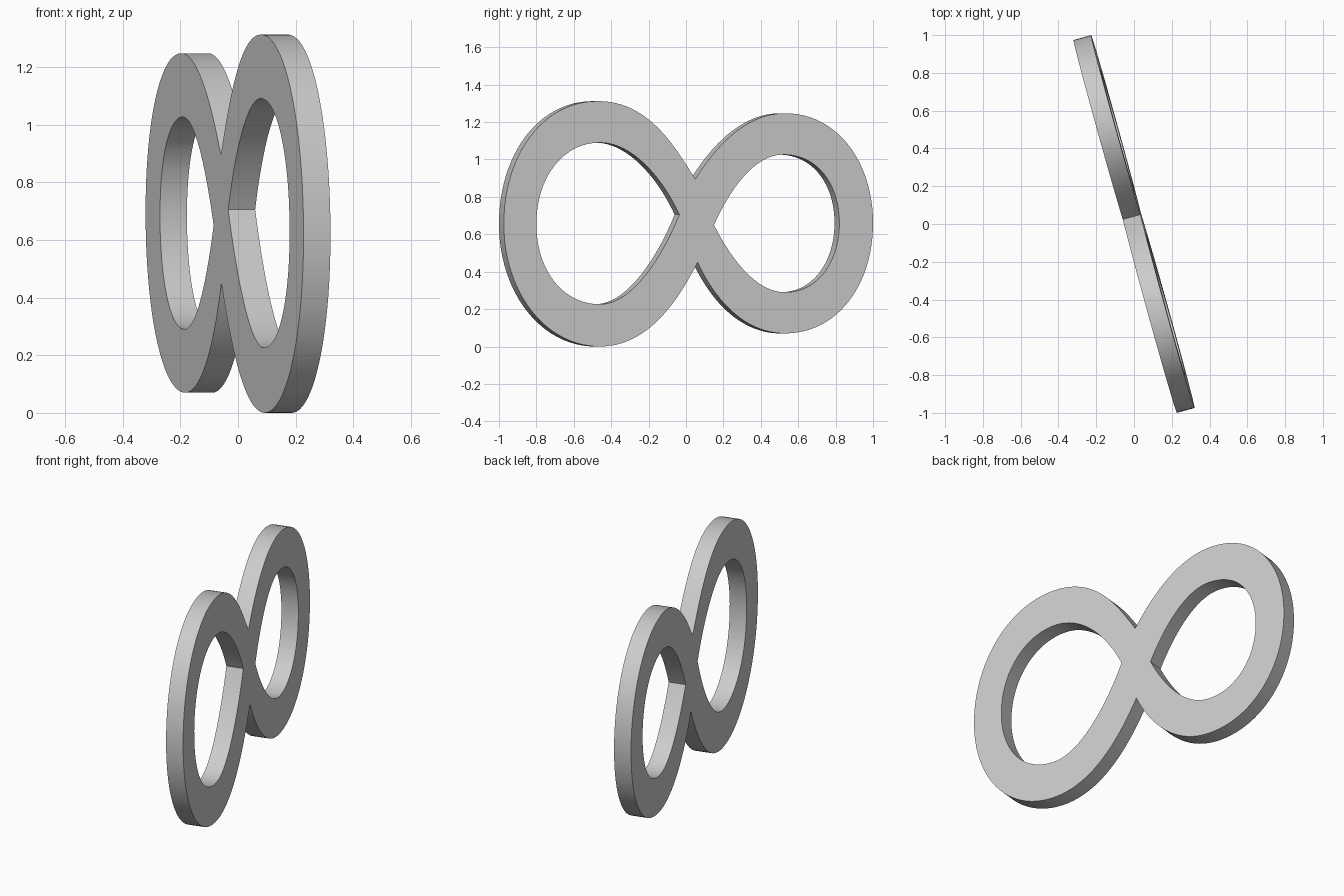
import bpy
from math import cos, sin, radians
from mathutils import Matrix

if "Cube" in bpy.data.objects:
    bpy.data.objects.remove(bpy.data.objects["Cube"])

ANGLE = radians(15.5)
HALF_THICK = 0.0485
FACE_Y = HALF_THICK * sin(ANGLE)   # y shift of the face the outline is measured on


def to_local(p):
    return ((p[0] - FACE_Y) / cos(ANGLE), p[1], 0)


def add_loop(curve, points):
    """Closed bezier loop from (incoming handle, anchor, outgoing handle) triples."""
    spline = curve.splines.new('BEZIER')
    spline.bezier_points.add(len(points) - 1)
    for bp, (h_in, co, h_out) in zip(spline.bezier_points, points):
        bp.handle_left_type = bp.handle_right_type = 'FREE'
        bp.co = to_local(co)
        bp.handle_left = to_local(h_in)
        bp.handle_right = to_local(h_out)
    spline.use_cyclic_u = True
    spline.resolution_u = 24


curve = bpy.data.curves.new("figure_eight_profile", 'CURVE')
curve.dimensions = '2D'
curve.fill_mode = 'BOTH'
curve.extrude = HALF_THICK

# Outer outline with a sharp notch above and below the waist
add_loop(curve, [
    ((0.16, 1.07), (0.05, 0.895), (-0.06, 1.07)),
    ((-0.20, 1.312), (-0.47, 1.312), (-0.77, 1.312)),
    ((-0.974, 1.02), (-0.974, 0.655), (-0.974, 0.29)),
    ((-0.75, 0.0), (-0.46, 0.0), (-0.20, 0.0)),
    ((-0.04, 0.25), (0.062, 0.45), (0.16, 0.24)),
    ((0.32, 0.07), (0.53, 0.07), (0.81, 0.07)),
    ((1.0, 0.33), (1.0, 0.66), (1.0, 0.985)),
    ((0.81, 1.247), (0.53, 1.247), (0.32, 1.247)),
])

# Large teardrop hole
add_loop(curve, [
    ((-0.105, 0.53), (-0.035, 0.705), (-0.12, 0.89)),
    ((-0.28, 1.09), (-0.46, 1.09), (-0.66, 1.09)),
    ((-0.80, 0.90), (-0.80, 0.655), (-0.80, 0.41)),
    ((-0.66, 0.226), (-0.46, 0.226), (-0.27, 0.226)),
])

# Small teardrop hole
add_loop(curve, [
    ((0.235, 0.48), (0.15, 0.65), (0.24, 0.85)),
    ((0.37, 1.026), (0.52, 1.026), (0.71, 1.026)),
    ((0.82, 0.86), (0.82, 0.66), (0.82, 0.46)),
    ((0.71, 0.29), (0.53, 0.29), (0.37, 0.29)),
])

# Turn the profile into a mesh plate
temp = bpy.data.objects.new("profile_helper", curve)
bpy.context.collection.objects.link(temp)
bpy.context.view_layer.update()
deps = bpy.context.evaluated_depsgraph_get()
mesh = bpy.data.meshes.new_from_object(temp.evaluated_get(deps))
bpy.data.objects.remove(temp)

# Stand it up, turn it about z and lean it very slightly
stand = Matrix(((0, 0, 1, 0), (1, 0, 0, 0), (0, 1, 0, 0), (0, 0, 0, 1)))
lean = Matrix(((1, 0, -0.012, 0.008), (0, 1, 0, 0), (0, 0, 1, 0), (0, 0, 0, 1)))
mesh.transform(lean @ Matrix.Rotation(ANGLE, 4, 'Z') @ stand)

plate = bpy.data.objects.new("figure_eight_plate", mesh)
bpy.context.collection.objects.link(plate)
bpy.context.view_layer.objects.active = plate
plate.select_set(True)

# Weld caps to walls and smooth the curved walls only
bpy.ops.object.mode_set(mode='EDIT')
bpy.ops.mesh.select_all(action='SELECT')
bpy.ops.mesh.remove_doubles(threshold=0.0002)
bpy.ops.mesh.normals_make_consistent(inside=False)
bpy.ops.object.mode_set(mode='OBJECT')
bpy.ops.object.shade_smooth_by_angle(angle=radians(30))
